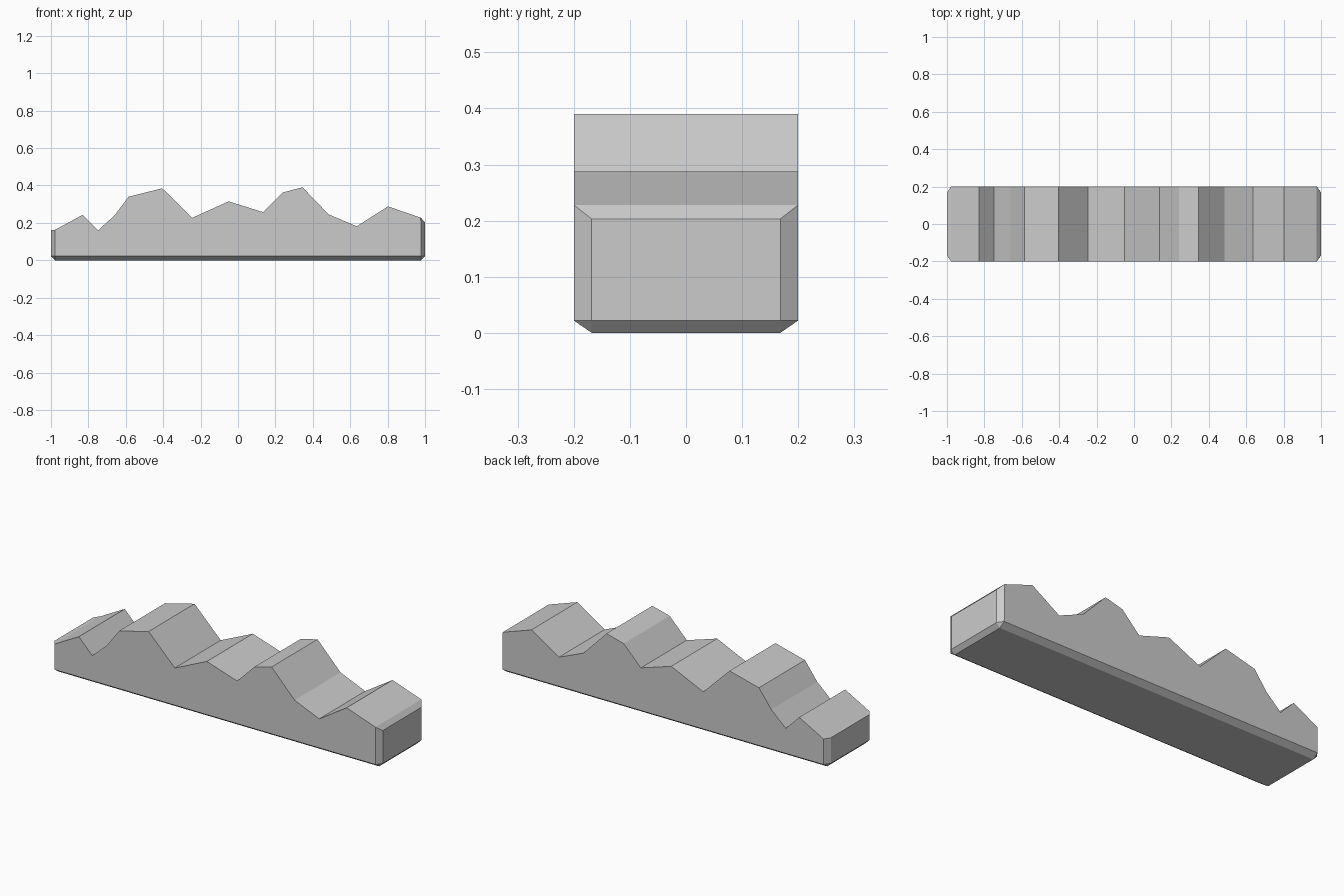
import bpy, bmesh

if "Cube" in bpy.data.objects:
    bpy.data.objects.remove(bpy.data.objects["Cube"])

# Ridge line (x, z), left to right
ridge = [(-.978, .163), (-.83, .243), (-.748, .16), (-.66, .24), (-.585, .34),
         (-.405, .385), (-.245, .227), (-.05, .315), (.135, .257), (.24, .363),
         (.345, .39), (.485, .245), (.635, .182), (.802, .288), (.977, .228)]
W, IN, X, E, LOW = .2, .168, .978, 1.0, .022   # half widths, lengths, chamfer height

bm = bmesh.new()


def pair(x, y, z):
    """Front and back vertex mirrored across y = 0."""
    return bm.verts.new((x, -y, z)), bm.verts.new((x, y, z))


top = [pair(x, W, z) for x, z in ridge]
sill = {s: pair(s * X, W, LOW) for s in (-1, 1)}
end_low = {s: pair(s * E, IN, LOW) for s in (-1, 1)}
end_top = {-1: pair(-E, IN, .163), 1: pair(E, IN, .203)}
base = {s: pair(s * X, IN, 0) for s in (-1, 1)}

# Ridge slopes
for a, b in zip(top, top[1:]):
    bm.faces.new((a[0], b[0], b[1], a[1]))

# Front and back walls with their bottom chamfers
for i in (0, 1):
    bm.faces.new([p[i] for p in top] + [sill[1][i], sill[-1][i]])
    bm.faces.new((sill[-1][i], sill[1][i], base[1][i], base[-1][i]))

# Chamfered ends
for s, t in ((-1, top[0]), (1, top[-1])):
    lo, hi, b = end_low[s], end_top[s], base[s]
    bm.faces.new((lo[0], lo[1], hi[1], hi[0]))
    bm.faces.new((t[0], t[1], hi[1], hi[0]))
    bm.faces.new((lo[0], lo[1], b[1], b[0]))
    for i in (0, 1):
        bm.faces.new((sill[s][i], lo[i], hi[i], t[i]))
        bm.faces.new((sill[s][i], lo[i], b[i]))

# Underside
bm.faces.new((base[-1][0], base[-1][1], base[1][1], base[1][0]))

bmesh.ops.recalc_face_normals(bm, faces=bm.faces)
mesh = bpy.data.meshes.new("mountain_ridge")
bm.to_mesh(mesh)
bm.free()
bpy.context.collection.objects.link(bpy.data.objects.new("mountain_ridge", mesh))
